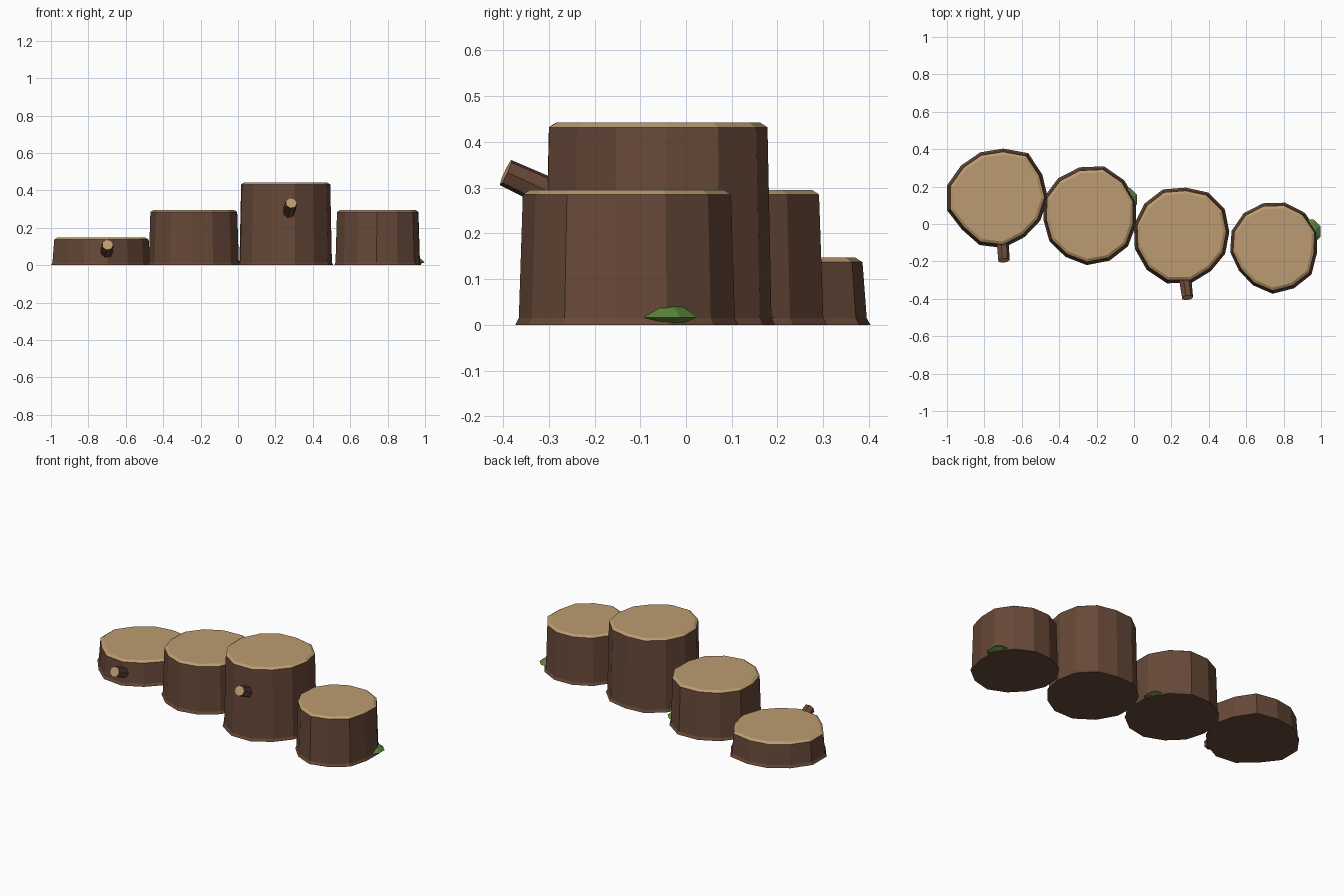
import bpy, bmesh, math
from mathutils import Vector

if "Cube" in bpy.data.objects:
    bpy.data.objects.remove(bpy.data.objects["Cube"])


def material(name, color):
    m = bpy.data.materials.new(name)
    m.diffuse_color = (*color, 1)
    m.use_nodes = True
    m.node_tree.nodes["Principled BSDF"].inputs["Base Color"].default_value = m.diffuse_color
    return m


BARK = material("bark brown", (0.135, 0.066, 0.040))
WOOD = material("cut wood tan", (0.50, 0.33, 0.165))
MOSS = material("moss green", (0.105, 0.235, 0.045))


def loft(name, rings, mats, band_mats):
    """Skin stacked rings; band_mats gives the material of each band, then of the top cap."""
    bm = bmesh.new()
    loops = [[bm.verts.new(p) for p in ring] for ring in rings]
    n = len(loops[0])
    for a, b, m in zip(loops, loops[1:], band_mats):
        for i in range(n):
            j = (i + 1) % n
            bm.faces.new((a[i], a[j], b[j], b[i])).material_index = m
    bm.faces.new(loops[0][::-1]).material_index = band_mats[0]
    bm.faces.new(loops[-1]).material_index = band_mats[-1]
    bmesh.ops.recalc_face_normals(bm, faces=bm.faces)
    mesh = bpy.data.meshes.new(name)
    bm.to_mesh(mesh)
    bm.free()
    for m in mats:
        mesh.materials.append(m)
    ob = bpy.data.objects.new(name, mesh)
    bpy.context.collection.objects.link(ob)
    return ob


def stump(name, x, y, height, phase, radii):
    """Tapered irregular log with a flared foot and a chamfered sawn top."""
    levels = ((0, 1, 0), (0.015, 0.97, 0), (height - 0.01, 0.935, 0), (height, 0.935, 0.016))
    n = len(radii)
    rings = []
    for z, scale, inset in levels:
        ring = []
        for i, r in enumerate(radii):
            a = math.radians(phase) + math.tau * i / n
            d = r * scale - inset
            ring.append((x + d * math.cos(a), y + d * math.sin(a), z))
        rings.append(ring)
    loft(name, rings, (BARK, WOOD), (0, 0, 1, 1))


def branch(name, root, tip, r_root, r_tip, sides=7):
    """Short sawn-off branch with a pale end."""
    root, tip = Vector(root), Vector(tip)
    turn = (tip - root).to_track_quat('Z', 'Y')
    rings = [[c + turn @ Vector((r * math.cos(math.tau * i / sides),
                                 r * math.sin(math.tau * i / sides), 0))
              for i in range(sides)]
             for c, r in ((root, r_root), (tip, r_tip))]
    loft(name, rings, (BARK, WOOD), (0, 1))


def moss(name, x, y, sides=8):
    """Low faceted cushion growing at the foot of a log."""
    rings = [[(x + r * math.cos(math.tau * (i + 0.5) / sides),
               y + 1.03 * r * math.sin(math.tau * (i + 0.5) / sides), z)
              for i in range(sides)]
             for r, z in ((0.035, 0.004), (0.067, 0.016), (0.042, 0.036), (0.016, 0.045))]
    loft(name, rings, (MOSS,), (0, 0, 0, 0))


# Row of four logs
stump("low_stump", -0.73, 0.14, 0.147, 0,
      (.27, .27, .29, .265, .26, .26, .278, .278, .255, .27, .27, .255, .26))
stump("left_middle_stump", -0.24, 0.04, 0.295, 18,
      (.265, .27, .28, .268, .263, .262, .245, .25, .25, .26, .26, .262, .255))
stump("tall_stump", 0.26, -0.055, 0.442, 3,
      (.25, .262, .262, .25, .262, .262, .265, .267, .27, .275, .265, .248, .25))
stump("right_stump", 0.745, -0.125, 0.295, 20,
      (.25, .25, .247, .242, .242, .24, .232, .222, .23, .248, .245, .25, .235))

# Branch stubs
branch("low_branch", (-0.705, -0.06, 0.055), (-0.697, -0.195, 0.110), 0.036, 0.031)
branch("tall_branch", (0.265, -0.24, 0.262), (0.285, -0.394, 0.333), 0.036, 0.031)

# Moss at the foot of two logs
moss("right_moss", 0.936, -0.04)
moss("middle_moss", -0.047, 0.13)
